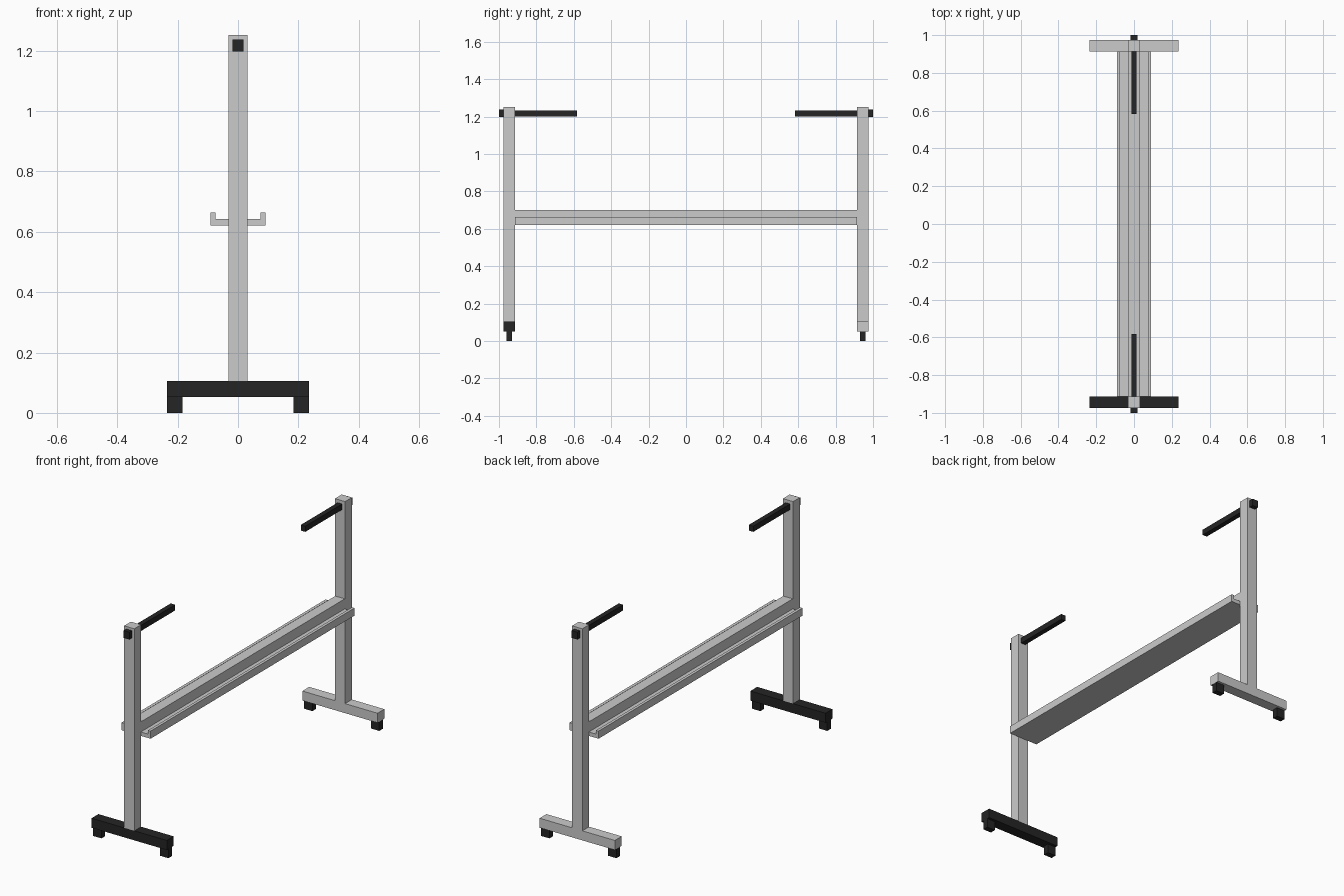
import bpy, bmesh

if "Cube" in bpy.data.objects:
    bpy.data.objects.remove(bpy.data.objects["Cube"])

black = bpy.data.materials.new("black")
black.diffuse_color = (0.018, 0.018, 0.018, 1)
black.use_nodes = True
black.node_tree.nodes["Principled BSDF"].inputs["Base Color"].default_value = black.diffuse_color


def prism(name, profile, y0, y1, mat=None):
    """Extrude an XZ outline along y."""
    bm = bmesh.new()
    face = bm.faces.new([bm.verts.new((x, y0, z)) for x, z in profile])
    ext = bmesh.ops.extrude_face_region(bm, geom=[face])
    verts = [g for g in ext["geom"] if isinstance(g, bmesh.types.BMVert)]
    bmesh.ops.translate(bm, verts=verts, vec=(0, y1 - y0, 0))
    bmesh.ops.recalc_face_normals(bm, faces=bm.faces)
    mesh = bpy.data.meshes.new(name)
    bm.to_mesh(mesh)
    bm.free()
    if mat:
        mesh.materials.append(mat)
    ob = bpy.data.objects.new(name, mesh)
    bpy.context.collection.objects.link(ob)
    return ob


def box(name, x0, x1, y0, y1, z0, z1, mat=None):
    y0, y1 = sorted((y0, y1))
    return prism(name, [(x0, z0), (x1, z0), (x1, z1), (x0, z1)], y0, y1, mat)


# Crossbeam with a lipped tray on each side
half = [(0.091, 0.621), (0.091, 0.664), (0.075, 0.664),
        (0.075, 0.643), (0.03, 0.643), (0.03, 0.70)]
prism("crossbeam_tray", half + [(-x, z) for x, z in reversed(half)], -0.914, 0.914)

for end, s in (("front", -1), ("back", 1)):
    # Upright and base bar (only the front base is black)
    box(end + "_post", -0.032, 0.032, s * 0.914, s * 0.975, 0.106, 1.252)
    box(end + "_base", -0.236, 0.236, s * 0.914, s * 0.975, 0.052, 0.106,
        black if s < 0 else None)
    # Feet
    for side, c in (("left", -0.21), ("right", 0.21)):
        box(f"{end}_{side}_foot", c - 0.026, c + 0.026,
            s * 0.929, s * 0.961, 0, 0.052, black)
    # Hanging arm and its outer end cap
    box(end + "_arm", -0.014, 0.014, s * 0.583, s * 0.914, 1.202, 1.234, black)
    box(end + "_arm_cap", -0.018, 0.018, s * 0.975, s * 1.0, 1.197, 1.238, black)
